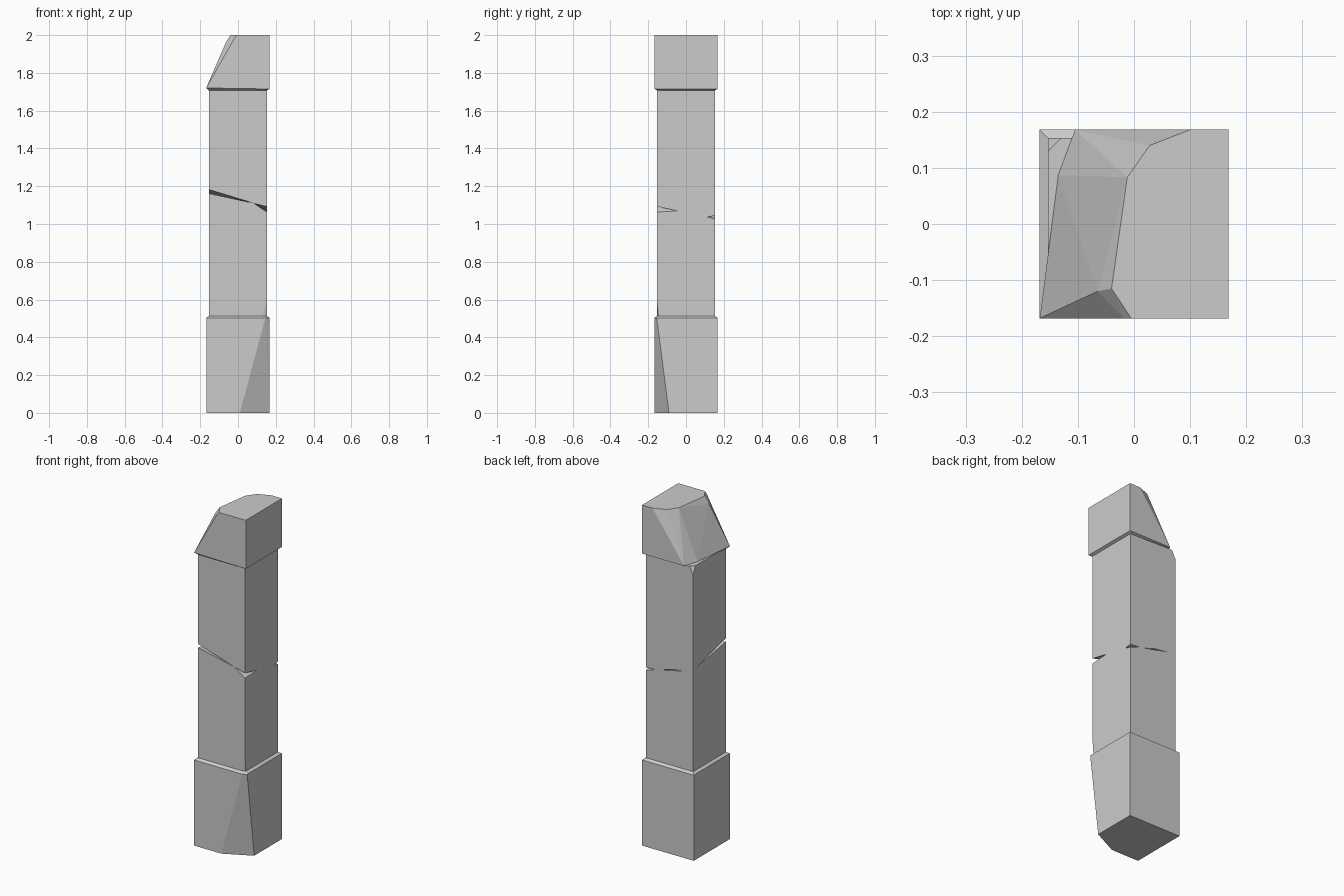
import bpy, bmesh

if "Cube" in bpy.data.objects:
    bpy.data.objects.remove(bpy.data.objects["Cube"])


def hull(name, pts):
    """Flat-faced convex block around a set of points."""
    bm = bmesh.new()
    for p in pts:
        bm.verts.new(p)
    res = bmesh.ops.convex_hull(bm, input=bm.verts[:])
    loose = {g for g in res["geom_interior"] + res["geom_unused"]
             if isinstance(g, bmesh.types.BMVert)}
    bmesh.ops.delete(bm, geom=list(loose), context='VERTS')
    bmesh.ops.dissolve_limit(bm, angle_limit=0.002, verts=bm.verts[:], edges=bm.edges[:])
    bmesh.ops.recalc_face_normals(bm, faces=bm.faces[:])
    me = bpy.data.meshes.new(name)
    bm.to_mesh(me)
    bm.free()
    ob = bpy.data.objects.new(name, me)
    bpy.context.collection.objects.link(ob)
    return ob


def square(r, z, skip=()):
    """Corners of a square ring, leaving out chipped ones."""
    return [(x * r, y * r, z) for x in (-1, 1) for y in (-1, 1) if (x, y) not in skip]


B, S = 0.168, 0.153

# Base block with the front right corner sheared away towards the floor
front_right, back_left = (1, -1), (-1, 1)
hull("base_block",
     square(B, 0, [front_right]) + [(0.01, -B, 0), (B, -0.09, 0)]
     + square(B, 0.503, [front_right]) + [(0.145, -B, 0.503), (B, -0.155, 0.503)]
     + square(S, 0.514, [front_right]) + [(0.135, -S, 0.514), (S, -0.145, 0.514)])

# Shaft, chipped at the lower front right and upper back left corners
shaft = hull("shaft",
             square(S, 0.51, [front_right])
             + [(0.13, -S, 0.51), (S, -0.146, 0.51), (S, -S, 0.59)]
             + square(S, 1.715, [back_left])
             + [(-S, 0.13, 1.715), (-0.13, S, 1.715), (-S, S, 1.67)])

# Cracks: wedges open at a shaft corner, narrowing to a tip on each side
# (corner x sign, y sign, low z, high z, tip on y face, tip on x face)
cracks = [
    (-1, -1, 1.164, 1.186, (0.09, -S, 1.11), (-S, S, 1.11)),
    (1, -1, 1.058, 1.092, (0.08, -S, 1.112), (S, -0.03, 1.065)),
    (1, 1, 1.024, 1.045, (0.08, S, 1.05), (S, 0.105, 1.035)),
]
cutters = []
for sx, sy, lo, hi, tip_a, tip_b in cracks:
    c = (sx * 0.16, sy * 0.16)
    cutters.append(hull("crack_cutter", [(*c, lo), (*c, hi),
                   (tip_a[0], sy * 0.16, tip_a[2]), (sx * 0.16, tip_b[1], tip_b[2])]))
# Thin sliver along the back
cutters.append(hull("crack_cutter", [(0.08, 0.16, 1.05), (-0.12, 0.16, 1.095),
                                     (0.0, 0.16, 1.078), (-0.02, 0.13, 1.07)]))
for c in cutters:
    m = shaft.modifiers.new("crack", 'BOOLEAN')
    m.operation = 'DIFFERENCE'
    m.solver = 'EXACT'
    m.object = c
    c.hide_render = True
    c.hide_viewport = True

# Cap block, broken off along its left side
hull("broken_cap", [
    (B, -B, 1.715), (B, B, 1.715), (B, -B, 2), (B, B, 2),
    (-B, -B, 1.72), (-0.155, -S, 1.708), (-0.135, 0.087, 1.717), (-0.105, B, 1.715),
    (S, -S, 1.708), (S, S, 1.708),
    (-0.065, -0.12, 1.96), (-0.018, -B, 1.985),
    (-0.005, -B, 2), (-0.04, -0.115, 2), (-0.012, 0.083, 2),
    (0.028, 0.14, 2), (0.10, B, 2),
])
